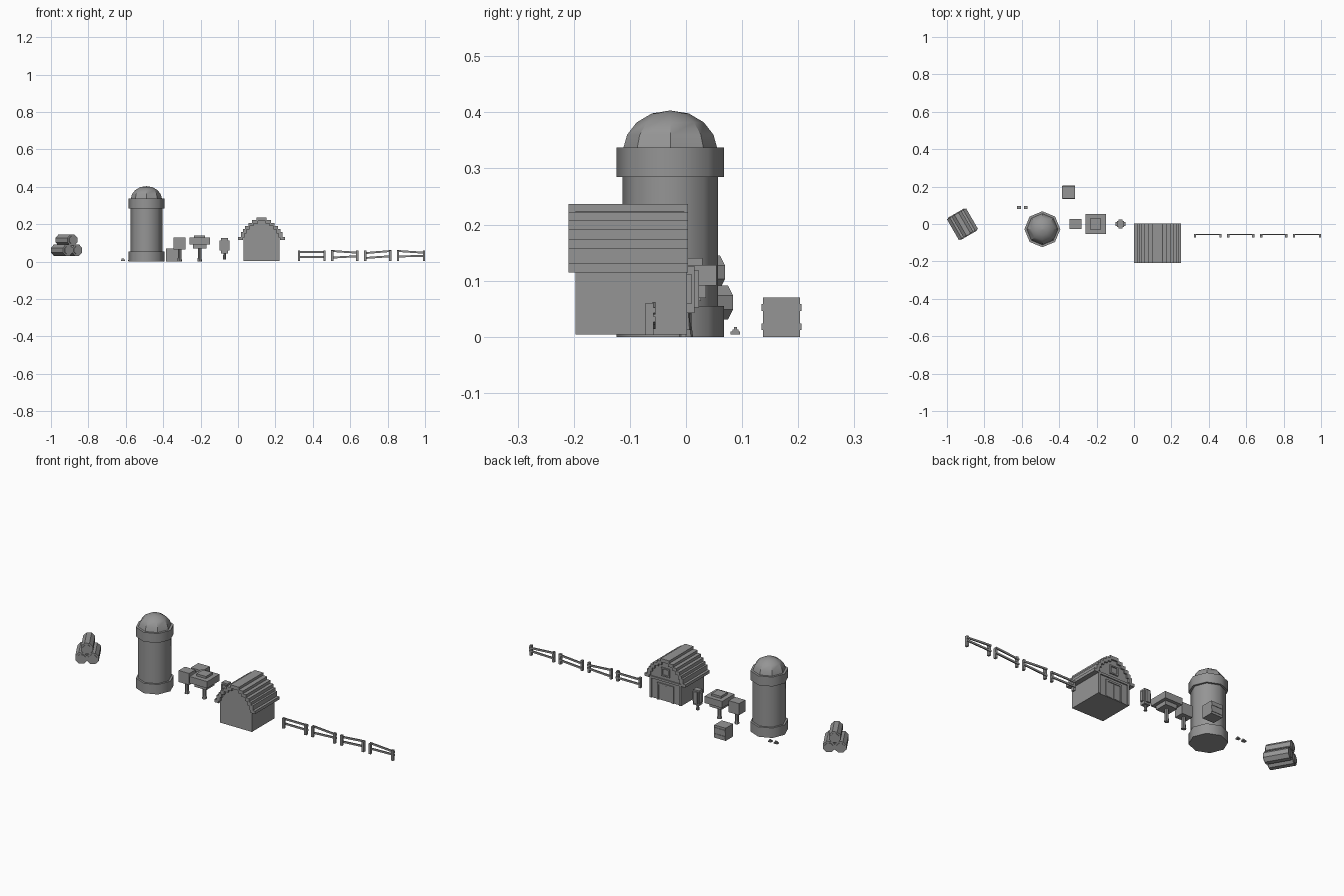
import bpy, bmesh, math
from mathutils import Vector, Matrix

if "Cube" in bpy.data.objects:
    bpy.data.objects.remove(bpy.data.objects["Cube"])

grey = bpy.data.materials.new("dark_grey")
grey.diffuse_color = (0.3, 0.3, 0.3, 1)
grey.use_nodes = True
grey.node_tree.nodes["Principled BSDF"].inputs["Base Color"].default_value = grey.diffuse_color


def finish(bm, name):
    bmesh.ops.recalc_face_normals(bm, faces=bm.faces)
    me = bpy.data.meshes.new(name)
    bm.to_mesh(me)
    bm.free()
    me.materials.append(grey)
    ob = bpy.data.objects.new(name, me)
    bpy.context.collection.objects.link(ob)
    return ob


def add_box(bm, x0, x1, y0, y1, z0, z1, shear=0.0):
    """Box from limits; shear lifts the +x end."""
    m = Matrix.Translation(((x0 + x1) / 2, (y0 + y1) / 2, (z0 + z1) / 2))
    m = m @ Matrix.Diagonal((x1 - x0, y1 - y0, z1 - z0, 1))
    vs = bmesh.ops.create_cube(bm, size=1, matrix=m)["verts"]
    for v in vs:
        if v.co.x > (x0 + x1) / 2:
            v.co.z += shear


def boxes(name, limits):
    bm = bmesh.new()
    for b in limits:
        add_box(bm, *b)
    return finish(bm, name)


def block(cx, cy, w, d, z0, z1):
    return (cx - w / 2, cx + w / 2, cy - d / 2, cy + d / 2, z0, z1)


def lathe(name, profile, sides, loc):
    """Closed solid of revolution from (radius, z) points."""
    bm = bmesh.new()
    rings = []
    for r, z in profile:
        rings.append([bm.verts.new((loc[0] + r * math.cos(2 * math.pi * i / sides),
                                    loc[1] + r * math.sin(2 * math.pi * i / sides), z))
                      for i in range(sides)])
    for a, b in zip(rings, rings[1:]):
        for i in range(sides):
            j = (i + 1) % sides
            bm.faces.new((a[i], a[j], b[j], b[i]))
    bm.faces.new(rings[0])
    bm.faces.new(rings[-1])
    return finish(bm, name)


def smooth(ob, angle):
    bpy.ops.object.select_all(action="DESELECT")
    ob.select_set(True)
    bpy.context.view_layer.objects.active = ob
    bpy.ops.object.shade_smooth_by_angle(angle=math.radians(angle))


# Silo: base ring, body, collar and domed cap
silo = (-0.49, -0.028)
smooth(lathe("silo_body", [(0.096, 0), (0.096, 0.055), (0.085, 0.055), (0.085, 0.285),
                           (0.096, 0.285), (0.096, 0.337), (0.084, 0.337)], 8, silo), 50)
smooth(lathe("silo_dome", [(0.084, 0.335), (0.077, 0.360), (0.060, 0.382),
                           (0.033, 0.398), (0.002, 0.403)], 8, silo), 32)

# Hay rolls: two below, one above, ends facing front right
axis = Matrix.Translation((-0.917, -0.001, 0)) @ Matrix.Rotation(math.radians(-60), 4, "Z")
for name, off, z in (("hay_roll_left", -0.029, 0.061), ("hay_roll_right", 0.029, 0.061),
                     ("hay_roll_top", 0.0, 0.115)):
    bm = bmesh.new()
    for length, r in ((0.128, 0.0325), (0.137, 0.023)):
        m = axis @ Matrix.Translation((0, off, z)) @ Matrix.Rotation(math.pi / 2, 4, "Y")
        m = m @ Matrix.Rotation(math.pi / 8, 4, "Z")
        bmesh.ops.create_cone(bm, cap_ends=True, segments=8, radius1=r, radius2=r,
                              depth=length, matrix=m)
    finish(bm, name)

# Square bale with slats on its front and back
boxes("square_bale", [block(-0.35, 0.17, 0.070, 0.066, 0, 0.07),
                      block(-0.35, 0.17, 0.067, 0.071, 0.012, 0.024),
                      block(-0.35, 0.17, 0.067, 0.071, 0.046, 0.058)])

# Trees: blocky crowns on tapered trunks
trees = {
    "small_tree": (-0.312, 0, 0.010, 0, 0.07, [(0.064, 0.054, 0.064, 0.128)]),
    "wide_tree": (-0.205, 0, 0.010, 0, 0.08, [(0.072, 0.072, 0.069, 0.091),
                                              (0.108, 0.108, 0.091, 0.128),
                                              (0.058, 0.058, 0.128, 0.140)]),
    "narrow_tree": (-0.072, 0, 0.007, 0.012, 0.05, [(0.036, 0.030, 0.042, 0.126),
                                                    (0.052, 0.020, 0.058, 0.112),
                                                    (0.022, 0.046, 0.052, 0.118)]),
}
for name, (x, y, r, z0, z1, crown) in trees.items():
    lathe(name + "_trunk", [(r * 1.25, z0), (r, z0 + 0.02), (r * 0.9, z1)], 8, (x, y))
    boxes(name + "_crown", [block(x, y, *c) for c in crown])

# Barn walls: gambrel outline pushed back along y
cx = 0.126
half = [(0.097, 0.004), (0.097, 0.128), (0.085, 0.165), (0.060, 0.200), (0.022, 0.226)]
outline = half + [(-x, z) for x, z in reversed(half)]
bm = bmesh.new()
face = bm.faces.new([bm.verts.new((cx + x, -0.197, z)) for x, z in outline])
ext = bmesh.ops.extrude_face_region(bm, geom=[face])["geom"]
bmesh.ops.translate(bm, vec=Vector((0, 0.193, 0)),
                    verts=[g for g in ext if isinstance(g, bmesh.types.BMVert)])
finish(bm, "barn_walls")

# Barn roof: stepped planks on both slopes
planks = [(0.098, 0.125, 0.115, 0.131), (0.090, 0.111, 0.128, 0.157), (0.080, 0.100, 0.150, 0.173),
          (0.064, 0.088, 0.171, 0.191), (0.042, 0.070, 0.189, 0.207), (0.020, 0.050, 0.203, 0.222)]
limits = [(cx - 0.026, cx + 0.026, -0.209, 0.004, 0.218, 0.237)]
for a, b, z0, z1 in planks:
    limits += [(cx + a, cx + b, -0.209, 0.004, z0, z1), (cx - b, cx - a, -0.209, 0.004, z0, z1)]
boxes("barn_roof", limits)

# Barn door, loft hatch and trim on the back wall
trim = [(cx - 0.097, cx + 0.097, -0.006, 0.002, 0.112, 0.124),
        (cx - 0.050, cx + 0.050, -0.006, 0.002, 0.088, 0.098),
        (cx - 0.026, cx + 0.026, -0.006, 0.002, 0.140, 0.147),
        (cx - 0.026, cx + 0.026, -0.006, 0.002, 0.180, 0.187)]
for s in (-1, 1):
    for x, w, z0, z1 in ((0.091, 0.012, 0.004, 0.115), (0.045, 0.010, 0.004, 0.090),
                         (0.022, 0.008, 0.143, 0.184)):
        trim.append(block(cx + s * x, -0.002, w, 0.008, z0, z1))
boxes("barn_trim", trim)
boxes("barn_door", [(cx - 0.040, cx - 0.001, -0.006, -0.002, 0.006, 0.088),
                    (cx + 0.001, cx + 0.040, -0.006, -0.002, 0.006, 0.088)])

# Fence panels: two posts and two leaning rails each
panels = [(0.320, 0.468, 0.046, 0.0, 0.020, 0.0), (0.498, 0.644, 0.052, -0.010, 0.016, 0.008),
          (0.675, 0.820, 0.040, 0.012, 0.014, 0.010), (0.850, 1.000, 0.052, -0.010, 0.022, 0.004)]
for i, (x0, x1, top, dt, low, dl) in enumerate(panels, 1):
    boxes(f"fence_{i}_posts", [(x0, x0 + 0.012, -0.072, -0.058, 0.003, 0.060),
                               (x1 - 0.012, x1, -0.072, -0.058, 0.003, 0.060)])
    boxes(f"fence_{i}_rails", [(x0, x1, -0.060, -0.054, top, top + 0.010, dt),
                               (x0, x1, -0.060, -0.054, low, low + 0.010, dl)])

# Little stepped stones
for name, x, w in (("stone_left", -0.615, 0.022), ("stone_right", -0.579, 0.018)):
    boxes(name, [block(x, 0.088, w, 0.017, 0.004, 0.009),
                 block(x, 0.088, w * 0.8, 0.011, 0.009, 0.013),
                 block(x, 0.088, w * 0.6, 0.005, 0.013, 0.017)])
